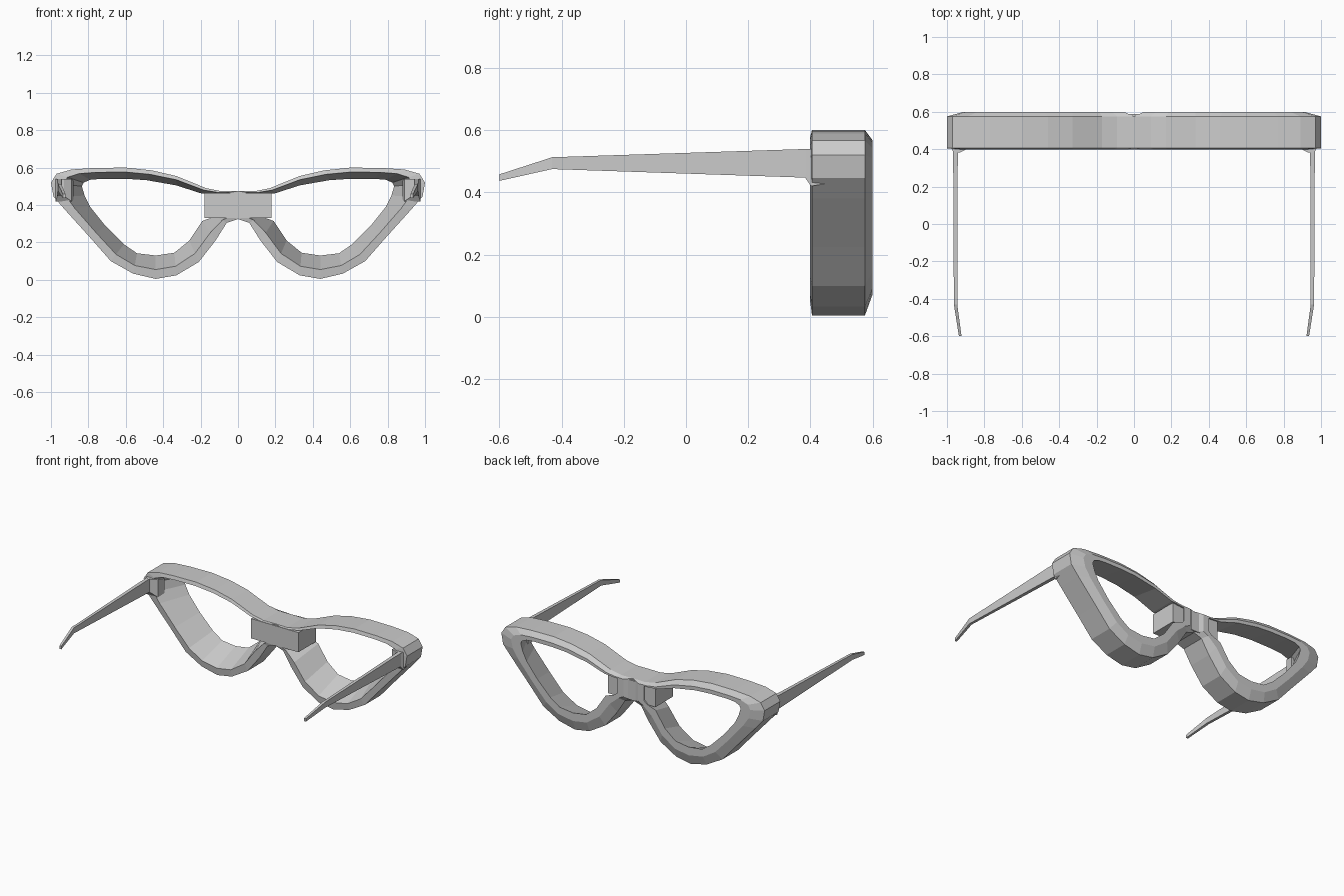
import bpy
import bmesh
from mathutils import Vector

if "Cube" in bpy.data.objects:
    bpy.data.objects.remove(bpy.data.objects["Cube"])


def make_object(name, bm, mirrored=True):
    bmesh.ops.recalc_face_normals(bm, faces=bm.faces[:])
    mesh = bpy.data.meshes.new(name)
    bm.to_mesh(mesh)
    bm.free()
    ob = bpy.data.objects.new(name, mesh)
    bpy.context.collection.objects.link(ob)
    if mirrored:
        mod = ob.modifiers.new("mirror", 'MIRROR')
        mod.use_clip = True
        mod.merge_threshold = 0.0005
    return ob


def skin(bm, a, b, skip=()):
    n = len(a)
    for i in range(n):
        if i not in skip:
            j = (i + 1) % n
            bm.faces.new((a[i], a[j], b[j], b[i]))


# Right half of the rim: matching outer and lens-hole outlines (x, z)
outer = [(0, .475), (.09, .474), (.17, .49), (.33, .555), (.46, .585), (.6, .6),
         (.77, .598), (.89, .59), (.97, .567), (1, .52), (.987, .446), (.93, .38),
         (.79, .225), (.68, .1), (.56, .033), (.44, .005), (.33, .024),
         (.21, .095), (.12, .21), (.06, .305), (0, .325)]
hole = [(.1, .455), (.14, .458), (.2, .463), (.33, .505), (.49, .533), (.6, .54),
        (.73, .54), (.79, .535), (.825, .52), (.835, .5), (.82, .45), (.79, .39),
        (.71, .29), (.61, .19), (.54, .142), (.44, .13), (.34, .145),
        (.26, .21), (.19, .315), (.12, .34), (.1, .36)]

# Rim: front flare, back hole edge, back bevel and outer wall
bm = bmesh.new()
rings = []
for t, y in ((0, .405), (.4, .398), (1, .6), (.55, .6), (0, .575)):
    ring = []
    for o, h in zip(outer, hole):
        p = Vector(o).lerp(Vector(h), t)
        ring.append(bm.verts.new((p.x, y, p.y)))
    rings.append(ring)
for a, b in zip(rings, rings[1:]):
    skin(bm, a, b)
skin(bm, rings[-1], rings[0], skip=(len(outer) - 1,))  # open on the centre plane
make_object("rim", bm)

# Nose bridge block
bm = bmesh.new()
bmesh.ops.create_cube(bm, size=1)
for v in bm.verts:
    v.co = (v.co.x * .36, .493 + v.co.y * .19, .3975 + v.co.z * .135)
make_object("nose_bridge", bm, mirrored=False)


# Lofts a bar through rectangular sections (y, x0, x1, z0, z1)
def loft(name, sections):
    bm = bmesh.new()
    rows = [[bm.verts.new((x, y, z)) for x, z in ((x0, z0), (x1, z0), (x1, z1), (x0, z1))]
            for y, x0, x1, z0, z1 in sections]
    for a, b in zip(rows, rows[1:]):
        skin(bm, a, b)
    bm.faces.new(rows[0])
    bm.faces.new(rows[-1])
    return make_object(name, bm)


# Hinge wedges in the outer corners
loft("hinge", [(.46, .88, .97, .43, .53), (.402, .89, .975, .42, .54),
               (.383, .93, .966, .447, .54)])

# Temple arms with dropped tips
loft("temple_arm", [(.40, .942, .967, .447, .54), (-.43, .945, .963, .475, .513),
                    (-.6, .922, .936, .437, .458)])
